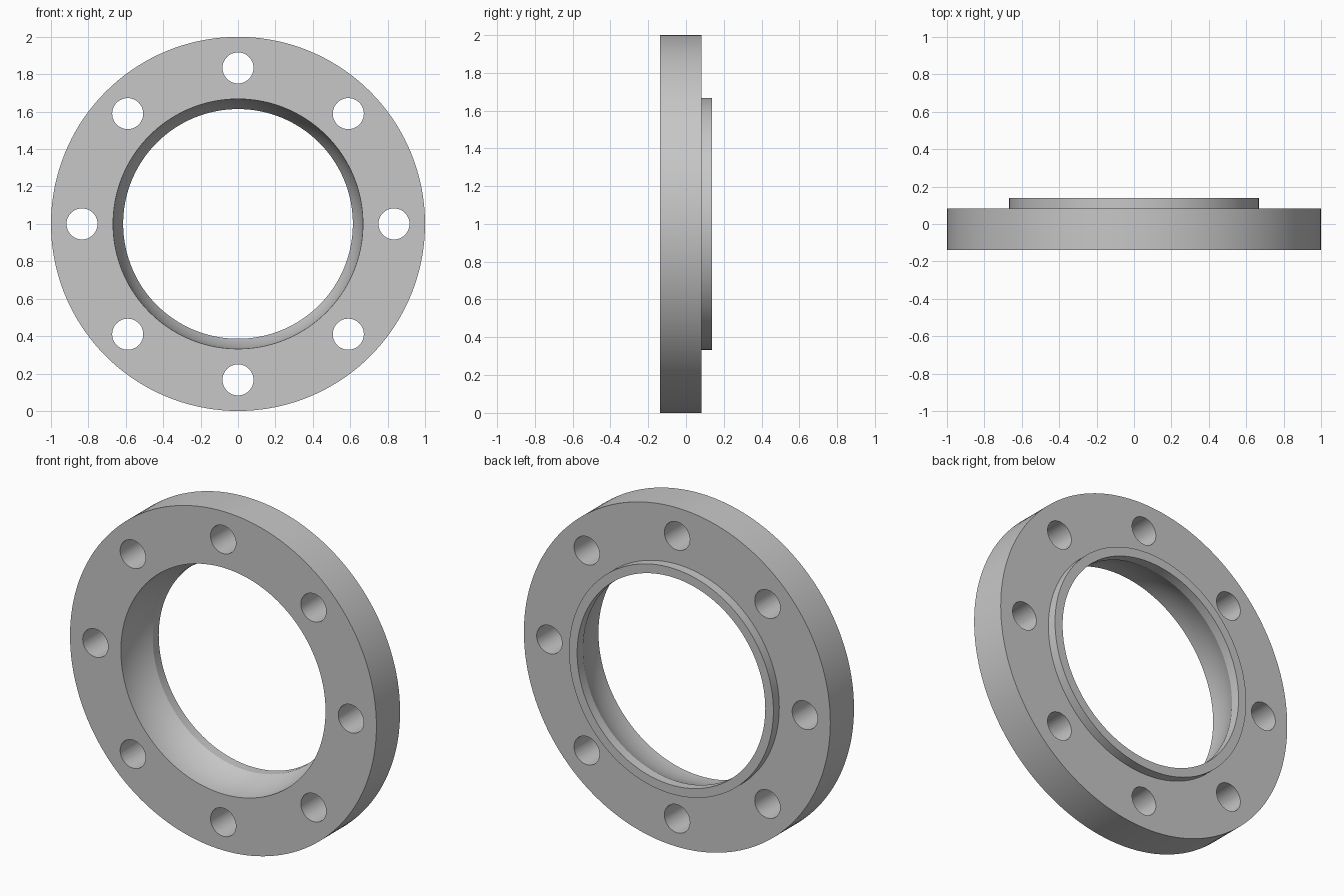
import bpy, bmesh, math
from mathutils import Matrix, Vector

cube = bpy.data.objects.get("Cube")
if cube:
    bpy.data.objects.remove(cube, do_unlink=True)

FRONT, SHOULDER, BACK = -0.138, 0.083, 0.138
RIM, COLLAR, SEAT, BORE = 1.0, 0.667, 0.668, 0.614
HOLE_R, HOLE_CIRCLE, HOLES = 0.083, 0.834, 8
SEGMENTS = 144

steel = bpy.data.materials.new("plain grey steel")
steel.use_nodes = True
grey = (0.57, 0.57, 0.57, 1)
steel.diffuse_color = grey
steel.node_tree.nodes["Principled BSDF"].inputs["Base Color"].default_value = grey


def add_object(name, bm):
    mesh = bpy.data.meshes.new(name)
    bm.to_mesh(mesh)
    bm.free()
    obj = bpy.data.objects.new(name, mesh)
    mesh.materials.append(steel)
    bpy.context.collection.objects.link(obj)
    return obj


# Curved seat inside the ring: an arc that leaves the front face straight
depth, drop = SHOULDER - FRONT, SEAT - BORE
turn = 2 * math.atan(drop / depth)
radius = depth / math.sin(turn)
seat = [(SEAT - radius * (1 - math.cos(turn * i / 10)),
         FRONT + radius * math.sin(turn * i / 10)) for i in range(11)]
profile = seat + [(BORE, BACK), (COLLAR, BACK), (COLLAR, SHOULDER),
                  (RIM, SHOULDER), (RIM, FRONT)]

# Ring with raised back collar, turned around the y axis
bm = bmesh.new()
verts = [bm.verts.new((r, y, 1)) for r, y in profile]
edges = [bm.edges.new((a, b)) for a, b in zip(verts, verts[1:] + verts[:1])]
bmesh.ops.spin(bm, geom=verts + edges, cent=(0, 0, 1), axis=(0, 1, 0),
               angle=math.tau, steps=SEGMENTS, use_duplicate=False)
bmesh.ops.remove_doubles(bm, verts=bm.verts, dist=0.0001)
bmesh.ops.recalc_face_normals(bm, faces=bm.faces)
flange = add_object("flange_ring", bm)

# Bolt hole cutters
bm = bmesh.new()
for i in range(HOLES):
    a = math.tau * i / HOLES
    spot = Vector((math.cos(a) * HOLE_CIRCLE, 0, 1 + math.sin(a) * HOLE_CIRCLE))
    bmesh.ops.create_cone(bm, cap_ends=True, segments=48, radius1=HOLE_R,
                          radius2=HOLE_R, depth=1,
                          matrix=Matrix.Translation(spot) @ Matrix.Rotation(math.pi / 2, 4, "X"))
cutter = add_object("bolt_hole_cutter", bm)
cutter.hide_render = True

# Drill the holes, then discard the cutter
cut = flange.modifiers.new("bolt_holes", "BOOLEAN")
cut.operation = "DIFFERENCE"
cut.solver = "EXACT"
cut.object = cutter
bpy.ops.object.select_all(action="DESELECT")
flange.select_set(True)
bpy.context.view_layer.objects.active = flange
bpy.ops.object.modifier_apply(modifier=cut.name)
bpy.data.objects.remove(cutter, do_unlink=True)
bpy.ops.object.shade_smooth_by_angle(angle=math.radians(20))
